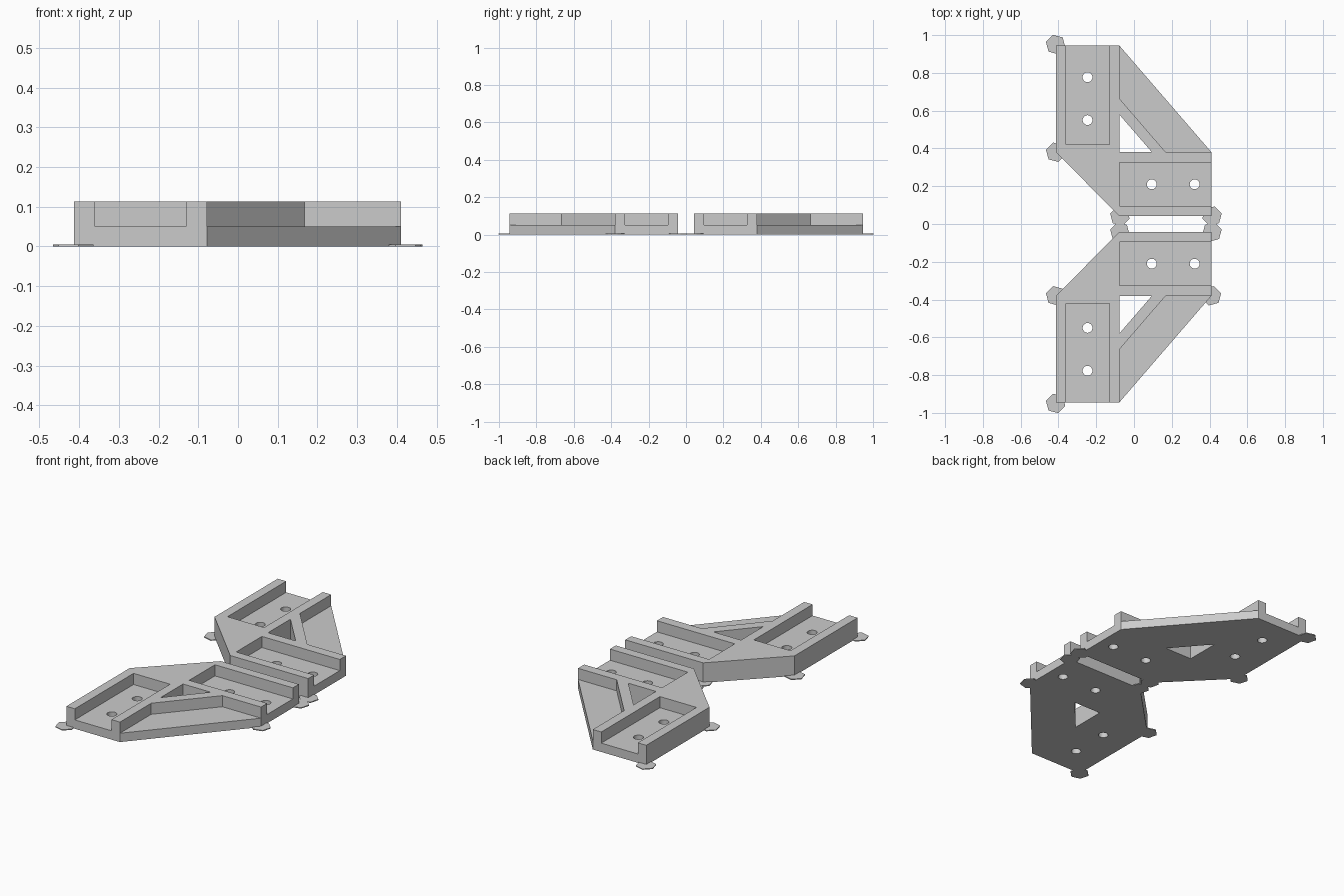
import bpy, bmesh, math

old = bpy.data.objects.get("Cube")
if old:
    bpy.data.objects.remove(old, do_unlink=True)

HEIGHT, FLOOR, PAD = 0.113, 0.05, 0.005

grey = bpy.data.materials.new("light_grey")
grey.use_nodes = True
grey.diffuse_color = (0.6, 0.6, 0.6, 1)
for node in grey.node_tree.nodes:
    if node.type == 'BSDF_PRINCIPLED':
        node.inputs["Base Color"].default_value = (0.6, 0.6, 0.6, 1)


def prism(name, points, z0, z1, side=1):
    """Extrude an outline between two heights, mirrored in y by side."""
    bm = bmesh.new()
    face = bm.faces.new([bm.verts.new((x, y * side, z0)) for x, y in points])
    ext = bmesh.ops.extrude_face_region(bm, geom=[face])
    for v in ext["geom"]:
        if isinstance(v, bmesh.types.BMVert):
            v.co.z = z1
    bmesh.ops.recalc_face_normals(bm, faces=bm.faces)
    mesh = bpy.data.meshes.new(name)
    bm.to_mesh(mesh)
    bm.free()
    mesh.materials.append(grey)
    obj = bpy.data.objects.new(name, mesh)
    bpy.context.collection.objects.link(obj)
    return obj


def rect(x0, x1, y0, y1):
    return [(x0, y0), (x1, y0), (x1, y1), (x0, y1)]


def ring(cx, cy, r, sides, phase=0):
    angles = [math.radians(phase) + math.tau * i / sides for i in range(sides)]
    return [(cx + r * math.cos(a), cy + r * math.sin(a)) for a in angles]


def cut(body, points, z0, side):
    cutter = prism("cutter", points, z0, 0.3, side)
    cutter.hide_render = True
    mod = body.modifiers.new("cut", 'BOOLEAN')
    mod.operation, mod.solver, mod.object = 'DIFFERENCE', 'EXACT', cutter
    bpy.context.view_layer.objects.active = body
    bpy.ops.object.modifier_apply(modifier=mod.name)
    bpy.data.objects.remove(cutter, do_unlink=True)


OUTLINE = [(-0.413, 0.945), (-0.078, 0.945), (0.41, 0.38),
           (0.41, 0.042), (-0.078, 0.042), (-0.413, 0.38)]
LEDGE = [(-0.078, 0.665), (0.168, 0.38), (0.6, 0.38), (0.6, 1.1), (-0.078, 1.1)]
WINDOW = [(-0.078, 0.58), (-0.078, 0.38), (0.095, 0.38)]
HOLES = [(-0.246, 0.777), (-0.246, 0.55), (0.094, 0.21), (0.321, 0.21)]

for label, side in (("back", 1), ("front", -1)):
    # Bracket body with two open channels, a low outer ledge and through holes
    body = prism(label + "_bracket", OUTLINE, 0, HEIGHT, side)
    cut(body, rect(-0.36, -0.131, 0.42, 1.1), FLOOR, side)
    cut(body, rect(-0.078, 0.6, 0.095, 0.325), FLOOR, side)
    cut(body, LEDGE, FLOOR, side)
    cut(body, WINDOW, -0.1, side)
    for x, y in HOLES:
        cut(body, ring(x, y, 0.026, 32), -0.1, side)

    # Thin hexagonal pads under the corners
    corners = [(-0.415, 0.95), (-0.415, 0.38), (-0.075, 0.042), (0.413, 0.042)]
    if side < 0:
        corners.append((0.41, 0.38))
    for i, (x, y) in enumerate(corners):
        phase = 45 if x < 0 else 15
        pad = ring(x, y * side, 0.053, 6, phase)
        prism(f"{label}_corner_pad_{i + 1}", pad, 0, PAD)
